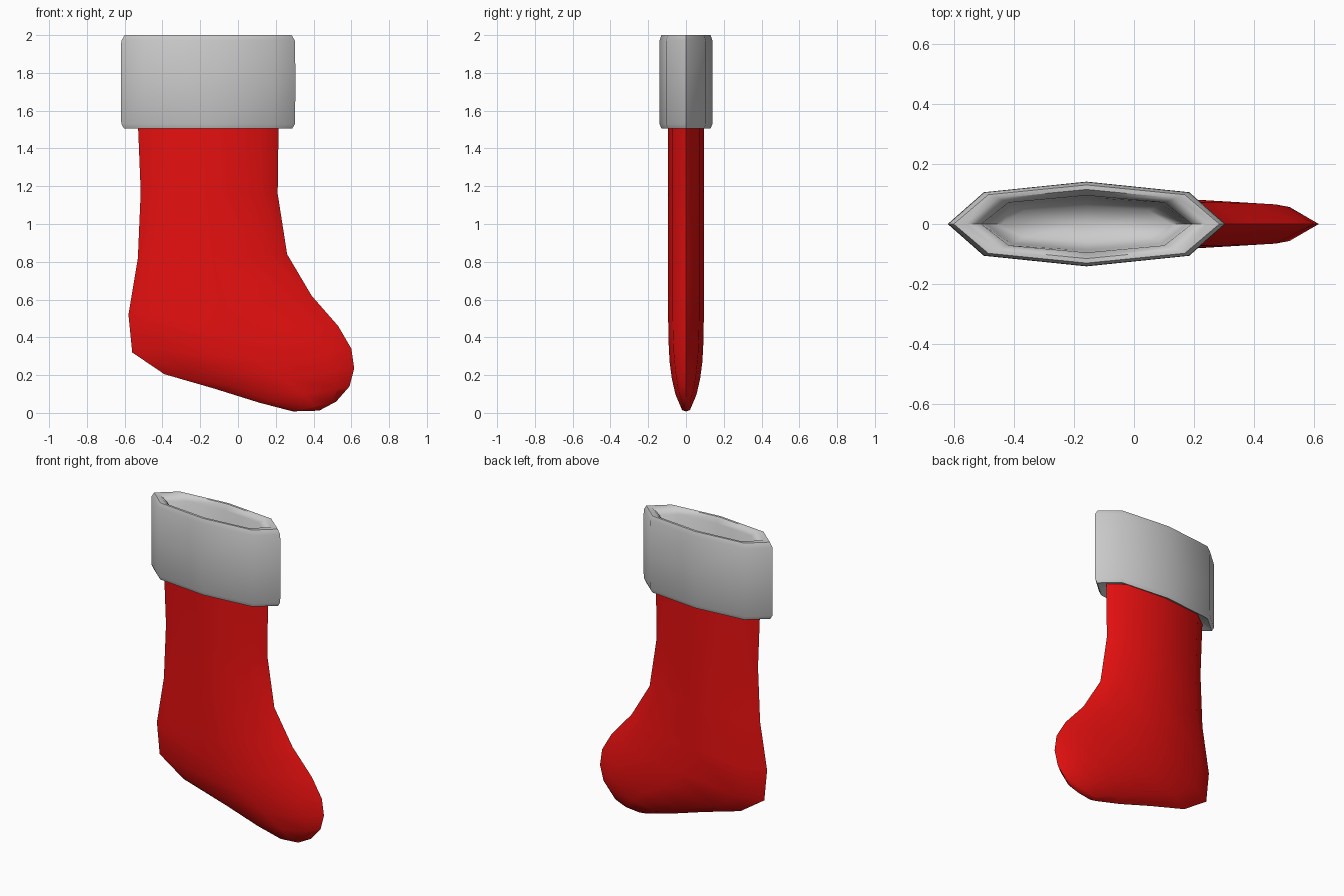
import bpy, bmesh
from math import radians

if "Cube" in bpy.data.objects:
    bpy.data.objects.remove(bpy.data.objects["Cube"])

# Eight-sided flattened cross-section: (position from left to right end, thickness factor)
SECTION = [(0, 0), (.13, -.75), (.5, -1), (.87, -.75),
           (1, 0), (.87, .75), (.5, 1), (.13, .75)]


def loft(name, stations, tip=None, cap_start=False):
    """Skin rings given as (left x, left z, right x, right z, half thickness)."""
    bm = bmesh.new()
    rings = [[bm.verts.new((lx + (rx - lx) * f, t * k, lz + (rz - lz) * f))
              for f, k in SECTION] for lx, lz, rx, rz, t in stations]
    n = len(SECTION)
    for a, b in zip(rings, rings[1:]):
        for i in range(n):
            j = (i + 1) % n
            bm.faces.new((a[i], a[j], b[j], b[i]))
    if cap_start:
        bm.faces.new(rings[0])
    if tip:
        v = bm.verts.new(tip)
        for i in range(n):
            bm.faces.new((rings[-1][i], rings[-1][(i + 1) % n], v))
    bmesh.ops.recalc_face_normals(bm, faces=bm.faces)
    mesh = bpy.data.meshes.new(name)
    bm.to_mesh(mesh)
    bm.free()
    obj = bpy.data.objects.new(name, mesh)
    bpy.context.collection.objects.link(obj)
    bpy.context.view_layer.objects.active = obj
    obj.select_set(True)
    bpy.ops.object.shade_smooth_by_angle(angle=radians(60))
    obj.select_set(False)
    return obj


# Red sock: leg rings that swing round the heel and into the toe
sock = loft("sock", [
    (-.53, 1.54, .215, 1.54, .095),
    (-.515, 1.17, .21, 1.16, .094),
    (-.53, .82, .26, .84, .095),
    (-.58, .52, .39, .62, .095),
    (-.56, .32, .53, .46, .093),
    (-.39, .205, .60, .34, .087),
    (-.13, .13, .615, .235, .075),
    (.11, .055, .59, .14, .056),
    (.29, .008, .52, .06, .028),
], tip=(.43, .012, .012)[:1] + (0, .012), cap_start=True)
red = bpy.data.materials.new("red_felt")
red.diffuse_color = (.8, .005, .005, 1)
red.use_nodes = True
red.node_tree.nodes["Principled BSDF"].inputs["Base Color"].default_value = red.diffuse_color
sock.data.materials.append(red)

# Grey cuff: underside, rounded outer wall, rolled rim, hollow mouth
CX = -.158
cuff_profile = [  # half length, half thickness, height
    (.355, .085, 1.53), (.445, .13, 1.505), (.46, .14, 1.53),
    (.462, .141, 1.75), (.46, .14, 1.97), (.442, .13, 2.0), (.40, .115, 2.0),
    (.35, .095, 1.965), (.335, .088, 1.65), (.28, .06, 1.58)]
loft("cuff", [(CX - hx, z, CX + hx, z, t) for hx, t, z in cuff_profile],
     tip=(CX, 0, 1.56))
